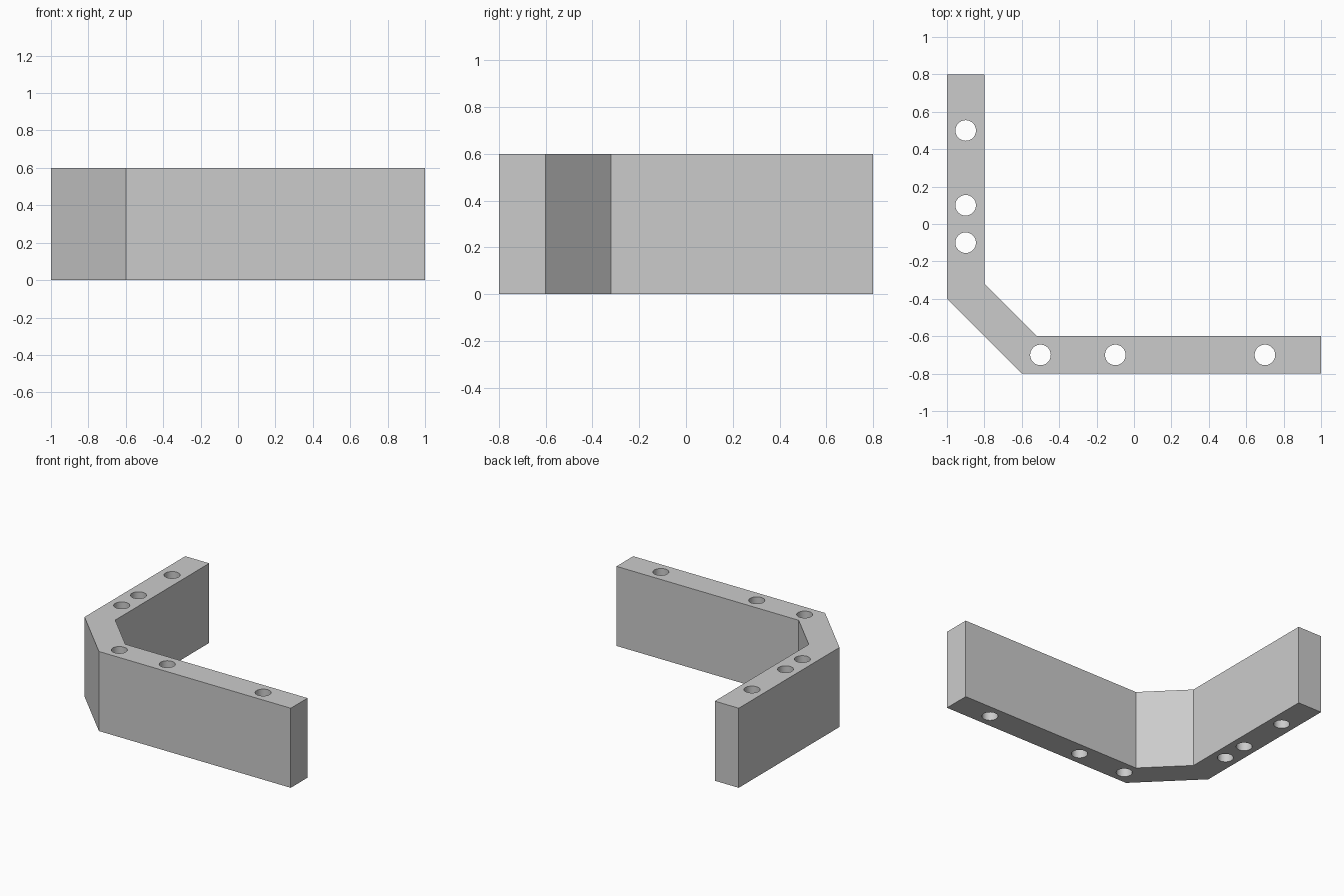
import bpy
import bmesh
from mathutils import Matrix, Vector

cube = bpy.data.objects.get("Cube")
if cube:
    bpy.data.objects.remove(cube, do_unlink=True)

HEIGHT = 0.6
HOLE_RADIUS = 0.055

grey = bpy.data.materials.new("plain grey")
grey.use_nodes = True
grey.diffuse_color = (0.6, 0.6, 0.6, 1)
grey.node_tree.nodes["Principled BSDF"].inputs["Base Color"].default_value = (0.6, 0.6, 0.6, 1)


def add_object(name, bm):
    bmesh.ops.recalc_face_normals(bm, faces=bm.faces)
    mesh = bpy.data.meshes.new(name)
    bm.to_mesh(mesh)
    bm.free()
    mesh.materials.append(grey)
    obj = bpy.data.objects.new(name, mesh)
    bpy.context.collection.objects.link(obj)
    return obj


# Angled wall: an L-shaped outline with a chamfered corner, extruded upward
outline = [(-1, 0.8), (-1, -0.4), (-0.6, -0.8), (1, -0.8),
           (1, -0.6), (-0.52, -0.6), (-0.8, -0.32), (-0.8, 0.8)]
bm = bmesh.new()
base = bm.faces.new([bm.verts.new((x, y, 0)) for x, y in outline])
top = bmesh.ops.extrude_face_region(bm, geom=[base], use_keep_orig=True)["geom"]
bmesh.ops.translate(bm, vec=Vector((0, 0, HEIGHT)),
                    verts=[v for v in top if isinstance(v, bmesh.types.BMVert)])
wall = add_object("angled_wall", bm)

# Vertical holes through both arms
holes = [(-0.9, y) for y in (0.5, 0.1, -0.1)] + [(x, -0.7) for x in (-0.5, -0.1, 0.7)]
bm = bmesh.new()
for x, y in holes:
    bmesh.ops.create_cone(bm, cap_ends=True, segments=48, radius1=HOLE_RADIUS,
                          radius2=HOLE_RADIUS, depth=HEIGHT + 0.2,
                          matrix=Matrix.Translation((x, y, HEIGHT / 2)))
cutter = add_object("hole_cutter", bm)
cutter.hide_render = True

cut = wall.modifiers.new("holes", 'BOOLEAN')
cut.operation = 'DIFFERENCE'
cut.solver = 'EXACT'
cut.object = cutter

# Apply the cut, drop the cutter, and smooth only the round hole walls
bpy.ops.object.select_all(action='DESELECT')
wall.select_set(True)
bpy.context.view_layer.objects.active = wall
bpy.ops.object.modifier_apply(modifier=cut.name)
bpy.data.objects.remove(cutter, do_unlink=True)
bpy.ops.object.shade_smooth_by_angle(angle=0.5)
